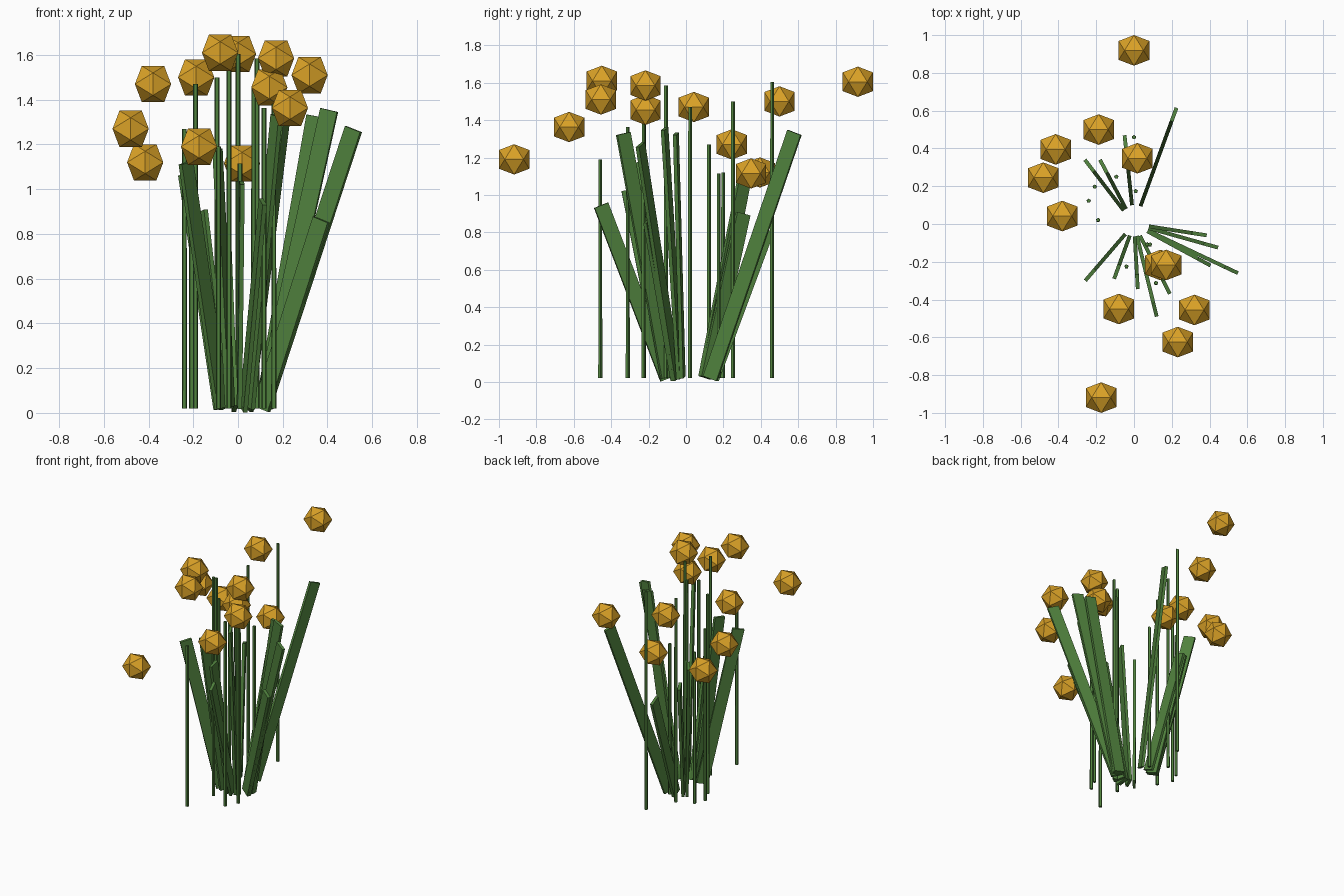
import bpy, bmesh, math
from mathutils import Vector

if "Cube" in bpy.data.objects:
    bpy.data.objects.remove(bpy.data.objects["Cube"])


def material(name, rgb):
    m = bpy.data.materials.new(name)
    m.diffuse_color = (*rgb, 1)
    m.use_nodes = True
    m.node_tree.nodes["Principled BSDF"].inputs["Base Color"].default_value = m.diffuse_color
    return m


GREEN = material("leaf green", (0.08, 0.22, 0.047))
GOLD = material("flower gold", (0.70, 0.36, 0.02))


def add_object(name, bm, mat, loc=(0, 0, 0)):
    bmesh.ops.recalc_face_normals(bm, faces=bm.faces)
    me = bpy.data.meshes.new(name)
    bm.to_mesh(me)
    bm.free()
    me.materials.append(mat)
    ob = bpy.data.objects.new(name, me)
    ob.location = loc
    bpy.context.collection.objects.link(ob)
    return ob


# Flower heads: 20-sided balls, each at twice its stem's distance from the middle
PHI = (1 + 5 ** 0.5) / 2
HALF = 0.081          # half height of a head


def flower_head(loc):
    bm = bmesh.new()
    s = HALF / PHI
    for a in (-s, s):
        for b in (-HALF, HALF):
            for co in ((a, 0, b), (0, b, a), (b, a, 0)):
                bm.verts.new(co)
    bmesh.ops.convex_hull(bm, input=bm.verts)
    add_object("flower_head", bm, GOLD, loc)


# Stems: thin upright rods
def stem(x, y, top, bottom=0.02):
    bm = bmesh.new()
    bmesh.ops.create_cone(bm, cap_ends=True, segments=5, radius1=0.012,
                          radius2=0.011, depth=top - bottom)
    add_object("stem", bm, GREEN, (x, y, (top + bottom) / 2))


HEADS = [
    (0.00, 0.919, 1.605), (-0.187, 0.50, 1.50), (-0.415, 0.395, 1.12),
    (-0.48, 0.245, 1.27), (0.018, 0.348, 1.115), (-0.38, 0.042, 1.47),
    (0.17, -0.217, 1.585), (0.14, -0.217, 1.455), (-0.08, -0.45, 1.61),
    (0.32, -0.455, 1.51), (0.232, -0.625, 1.363), (-0.174, -0.919, 1.19),
]
for x, y, z in HEADS:
    flower_head((x, y, z))
    stem(x / 2, y / 2, z)


# Leaves: flat blades standing in radial planes and leaning outward
WIDTH, THICK = 0.08, 0.02


def leaf(x, y, z, r_in):
    """x, y, z: outer top corner; r_in: distance of the inner bottom corner."""
    out = Vector((x, y, 0)).normalized()
    side = Vector((-out.y, out.x, 0))
    up = Vector((0, 0, 1))
    z_in = 0.032
    dr, dz = math.hypot(x, y) - r_in, z - z_in
    diag = math.hypot(dr, dz)
    tilt = math.atan2(dr, dz) - math.asin(WIDTH / diag)
    length = math.sqrt(diag ** 2 - WIDTH ** 2)
    along = out * math.sin(tilt) + up * math.cos(tilt)
    across = out * math.cos(tilt) - up * math.sin(tilt)
    start = out * r_in + up * z_in
    bm = bmesh.new()
    for v in bmesh.ops.create_cube(bm, size=1)["verts"]:
        a, b, c = v.co
        v.co = (start + across * (a + 0.5) * WIDTH
                + side * b * THICK + along * (c + 0.5) * length)
    add_object("leaf", bm, GREEN)


LEAVES = [
    (0.225, 0.615, 1.32, 0.10), (-0.05, 0.47, 0.80, 0.10),
    (-0.26, 0.34, 1.06, 0.09), (-0.18, 0.34, 0.89, 0.09),
    (0.385, -0.06, 1.32, 0.08), (0.445, -0.125, 1.345, 0.08),
    (0.405, -0.22, 0.85, 0.08), (0.55, -0.26, 1.255, 0.08),
    (0.19, -0.37, 1.32, 0.07), (0.12, -0.49, 0.93, 0.065),
    (0.02, -0.345, 1.02, 0.066), (-0.105, -0.29, 1.17, 0.065),
    (-0.258, -0.30, 1.11, 0.07),
]
for tip in LEAVES:
    leaf(*tip)
